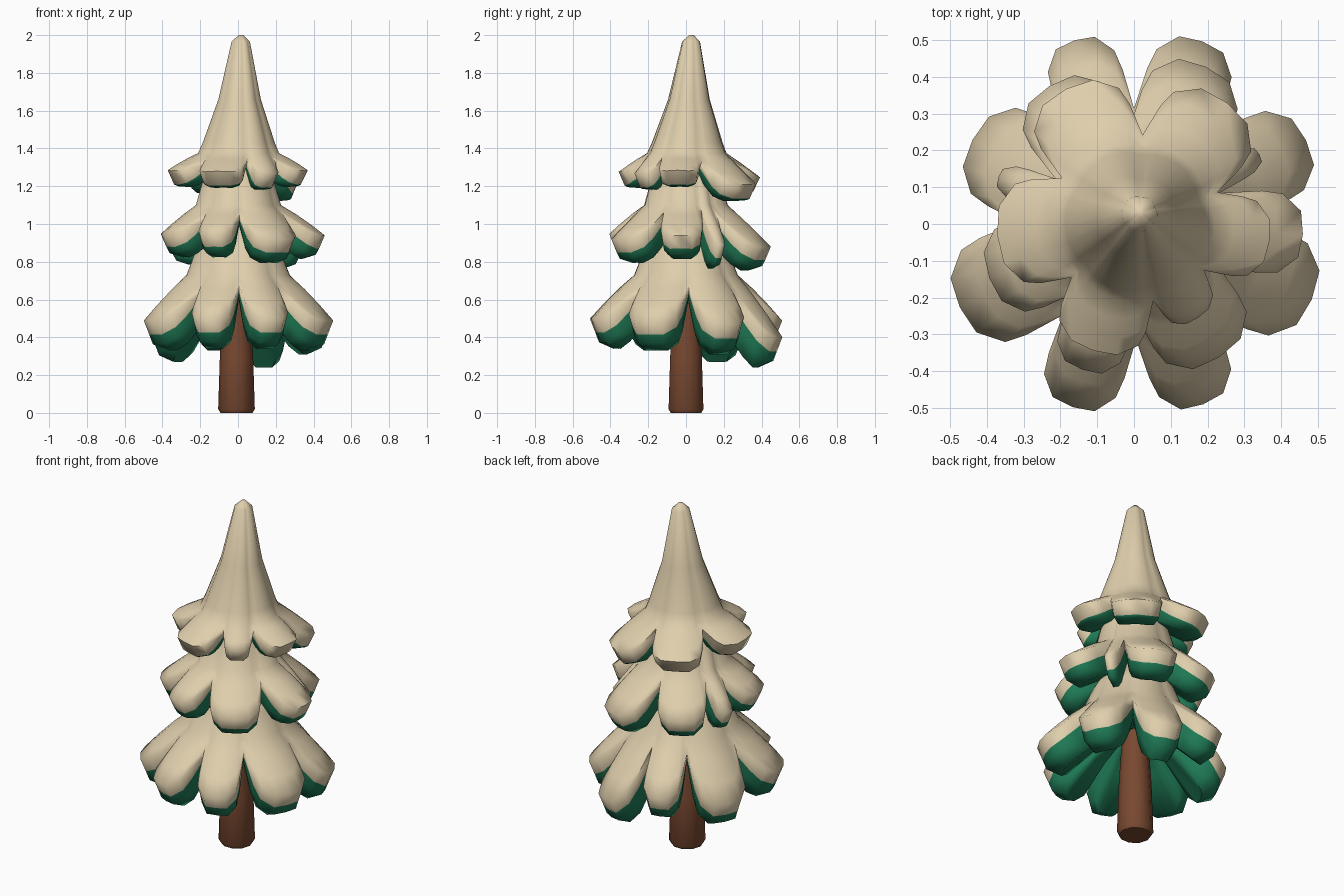
import bpy, bmesh, math

if "Cube" in bpy.data.objects:
    bpy.data.objects.remove(bpy.data.objects["Cube"])


def material(name, rgb):
    m = bpy.data.materials.new(name)
    m.diffuse_color = (*rgb, 1)
    m.use_nodes = True
    m.node_tree.nodes["Principled BSDF"].inputs["Base Color"].default_value = m.diffuse_color
    return m


SNOW = material("cream_snow", (0.74, 0.62, 0.415))
GREEN = material("pine_green", (0.014, 0.20, 0.095))
BARK = material("bark_brown", (0.19, 0.066, 0.03))

# Columns across one branch lobe: position in its sector, reach towards the tip
LOBE = [(-1, 0.18), (-0.77, 0.58), (-0.64, 0.80), (-0.34, 0.98), (0, 1.0),
        (0.34, 0.98), (0.64, 0.80), (0.77, 0.58)]


def loft(name, rings, mats, mat_of_ring, angle):
    """Skin a stack of closed rings, cap both ends, smooth by angle."""
    bm = bmesh.new()
    loops = [[bm.verts.new(p) for p in ring] for ring in rings]
    n = len(rings[0])
    for j in range(len(loops) - 1):
        for i in range(n):
            k = (i + 1) % n
            f = bm.faces.new((loops[j][i], loops[j][k],
                              loops[j + 1][k], loops[j + 1][i]))
            f.material_index = mat_of_ring(j)
    bm.faces.new(loops[0]).material_index = mat_of_ring(0)
    bm.faces.new(loops[-1]).material_index = mat_of_ring(len(loops) - 2)
    bmesh.ops.recalc_face_normals(bm, faces=bm.faces)
    for f in bm.faces:
        f.smooth = True
    me = bpy.data.meshes.new(name)
    bm.to_mesh(me)
    bm.free()
    for m in mats:
        me.materials.append(m)
    me.set_sharp_from_angle(angle=math.radians(angle))
    ob = bpy.data.objects.new(name, me)
    bpy.context.collection.objects.link(ob)
    return ob


def tier(name, body, start, lobes, snow, green, inner, hump, dome, lean=0.0):
    """Snowy skirt: round body profile, then drooping lobes, green below.
    lobes: (end angle, tip radius, tip height); snow/green: rim offsets."""
    columns = []
    for end, tip_r, tip_z in lobes:
        for u, reach in LOBE:
            a = math.radians((start + end) / 2 + u * (end - start) / 2)
            col = [(r + 0.02 * (1 - u * u) * (j / len(body)), z)
                   for j, (r, z) in enumerate(body)]
            r0, z0 = col[-1]
            for s in (0.35, 0.7, 1.0):      # branch surface
                t = reach * s
                r = r0 + (tip_r - r0) * t
                z = z0 + (tip_z - z0) * t + hump * t * (1 - t)
                col.append((r, z - dome * u * u * min(1, 1.5 * t)))
            r, z = col[-1]
            f = 0.45 + 0.55 * reach
            r, z = r + snow[0], z + snow[1] * f     # snow rim
            col.append((r, z))
            g = min(1, 0.3 + reach)
            col.append((r + green[0] * 0.2 * f, z + green[1] * 0.6 * g))
            r, z = r + green[0] * f, z + green[1] * g   # foliage rim
            col.append((r, z))
            ri, zi = inner                      # hollow underside
            col.append(((r + ri) / 2, (z + zi) / 2 + 0.02))
            col.append((ri, zi))
            pts = []
            for r, z in col:
                k = lean * max(0, (z - 1.2) / 0.8)
                pts.append((r * math.cos(a) + k * 0.7,
                            r * math.sin(a) + k * 1.3, z))
            columns.append(pts)
        start = end
    rings = list(zip(*columns))
    last_snow = len(body) + 3
    return loft(name, rings, [SNOW, GREEN],
                lambda j: 0 if j < last_snow else 1, 72)


# Lower branches
tier("lower_branches",
     [(0.15, 1.0), (0.225, 0.85), (0.268, 0.73)], 3,
     [(49, 0.52, 0.47), (90, 0.53, 0.40), (126, 0.525, 0.49),
      (179, 0.495, 0.43), (232, 0.525, 0.49), (271, 0.525, 0.50),
      (311, 0.525, 0.50), (363, 0.525, 0.49)],
     (-0.03, -0.075), (-0.10, -0.085), (0.06, 0.62), 0.05, 0.06)

# Middle branches
tier("middle_branches",
     [(0.12, 1.4), (0.18, 1.24), (0.215, 1.10)], -27,
     [(20, 0.46, 0.94), (38, 0.39, 0.89), (93, 0.47, 0.88),
      (150, 0.44, 0.91), (172, 0.39, 0.91), (229, 0.42, 0.95),
      (272, 0.42, 0.95), (333, 0.43, 0.92)],
     (-0.03, -0.07), (-0.09, -0.055), (0.06, 0.95), 0.03, 0.05)

# Pointed crown
tier("top_branches",
     [(0.012, 2.0), (0.045, 1.965), (0.105, 1.66), (0.18, 1.43),
      (0.20, 1.375)], -35,
     [(20, 0.37, 1.285), (85, 0.415, 1.21), (149, 0.41, 1.25),
      (221, 0.375, 1.285), (283, 0.365, 1.28), (325, 0.31, 1.27)],
     (-0.035, -0.075), (-0.08, -0.012), (0.06, 1.26), 0.02, 0.05, 0.022)

# Tapered trunk
trunk = []
for r, z in [(0.085, 0), (0.097, 0.02), (0.088, 0.3), (0.07, 0.6), (0.05, 1.1)]:
    trunk.append([(-0.008 + r * math.cos(i * math.pi / 5),
                   r * math.sin(i * math.pi / 5), z) for i in range(10)])
loft("trunk", trunk, [BARK], lambda j: 0, 40)
